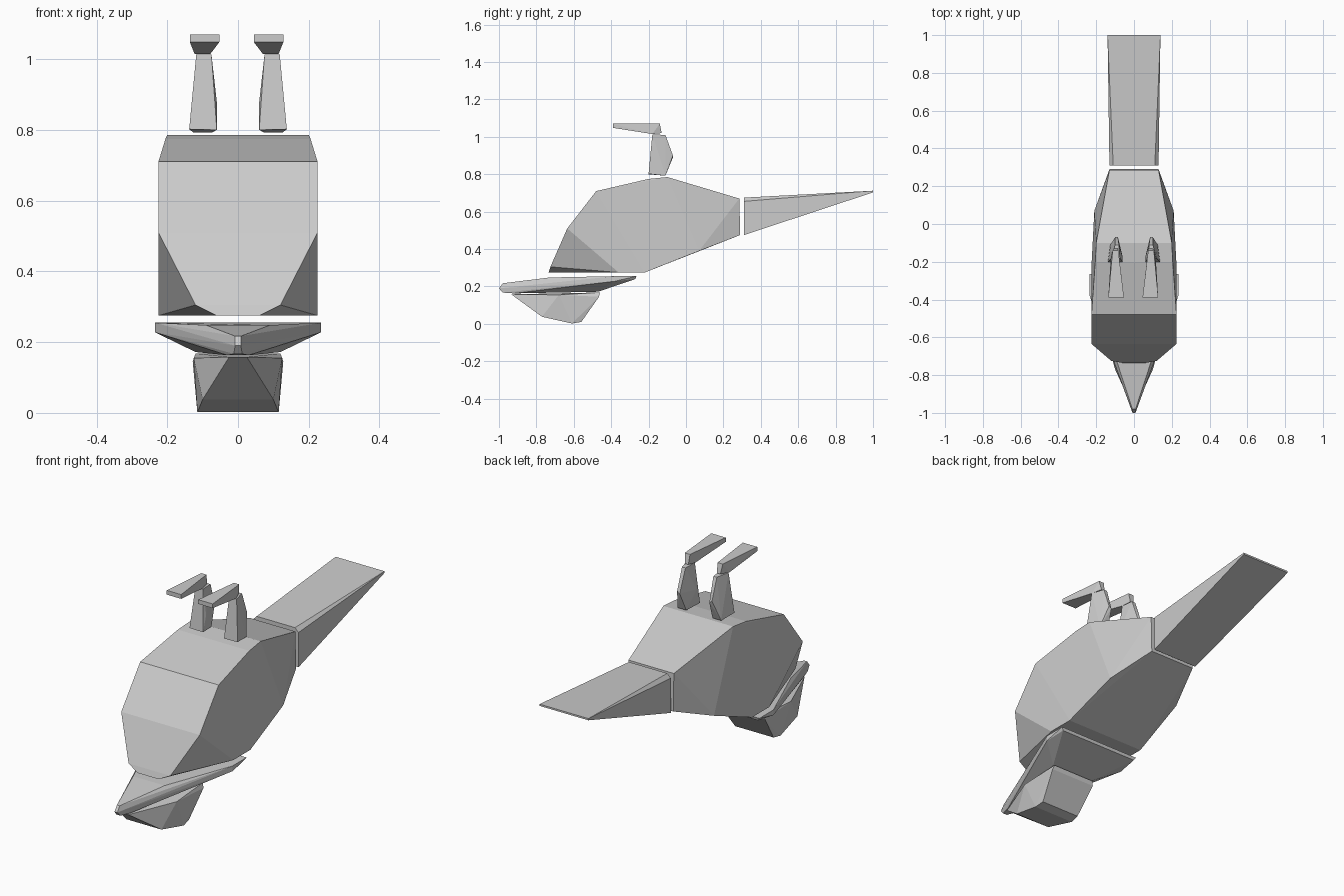
import bpy, bmesh


def hull(name, half, dx=0.0, mirror=True, flip=False):
    """Convex flat-faced solid; points are mirrored across x = 0 on request."""
    pts = set(half)
    if mirror:
        pts |= {(-x, y, z) for x, y, z in half}
    if flip:
        pts = {(-x, y, z) for x, y, z in pts}
    bm = bmesh.new()
    for x, y, z in sorted(pts):
        bm.verts.new((x + dx, y, z))
    res = bmesh.ops.convex_hull(bm, input=bm.verts[:])
    junk = {g for g in res["geom_interior"] + res["geom_unused"]
            if isinstance(g, bmesh.types.BMVert) and g.is_valid}
    bmesh.ops.delete(bm, geom=list(junk), context='VERTS')
    bmesh.ops.dissolve_limit(bm, angle_limit=0.03, verts=bm.verts[:], edges=bm.edges[:])
    bmesh.ops.recalc_face_normals(bm, faces=bm.faces[:])
    me = bpy.data.meshes.new(name)
    bm.to_mesh(me)
    bm.free()
    ob = bpy.data.objects.new(name, me)
    bpy.context.collection.objects.link(ob)
    return ob


# Chunky body with cut front corners and a narrowed rear
hull("body", [
    (.06, -.735, .275), (.12, -.725, .305), (.225, -.635, .51),
    (.225, -.36, .275), (.225, -.22, .275), (.225, -.48, .71),
    (.205, -.20, .775), (.20, -.10, .785), (.21, .07, .39),
    (.13, .285, .67), (.13, .29, .475)])

# Wedge tail
hull("tail", [
    (.11, .31, .675), (.13, .31, .655), (.13, .31, .475),
    (.14, 1.0, .712), (.14, 1.0, .703)])

# Flat pointed upper beak plate
hull("head_plate", [
    (.008, -1.0, .19), (.008, -.98, .217), (.012, -.98, .167),
    (.09, -.73, .248), (.235, -.38, .255), (.235, -.265, .255),
    (.235, -.38, .228), (.225, -.27, .24), (.12, -.47, .172), (.03, -.92, .163)])

# Lower jaw block
hull("lower_jaw", [
    (.025, -.935, .158), (.10, -.77, .038), (.115, -.61, .002),
    (.11, -.56, .01), (.128, -.465, .145), (.12, -.46, .168), (.125, -.68, .155)])

# Legs and feet
for side, flip, shift in (("right", False, 0.0), ("left", True, -.008)):
    hull(side + "_leg", [
        (.06, -.20, .80), (.138, -.20, .802), (.075, -.11, .792), (.125, -.11, .792),
        (.06, -.175, .88), (.085, -.07, .89), (.10, -.07, .90),
        (.075, -.18, 1.013), (.118, -.18, 1.013), (.08, -.11, 1.01), (.10, -.11, 1.01)],
        mirror=False, flip=flip)
    hull(side + "_foot", [
        (.045, -.39, 1.07), (.128, -.39, 1.07), (.045, -.39, 1.048), (.128, -.39, 1.048),
        (.07, -.18, 1.015), (.115, -.18, 1.015), (.078, -.13, 1.02), (.098, -.13, 1.02),
        (.075, -.14, 1.07), (.105, -.14, 1.07)],
        dx=shift, mirror=False, flip=flip)
